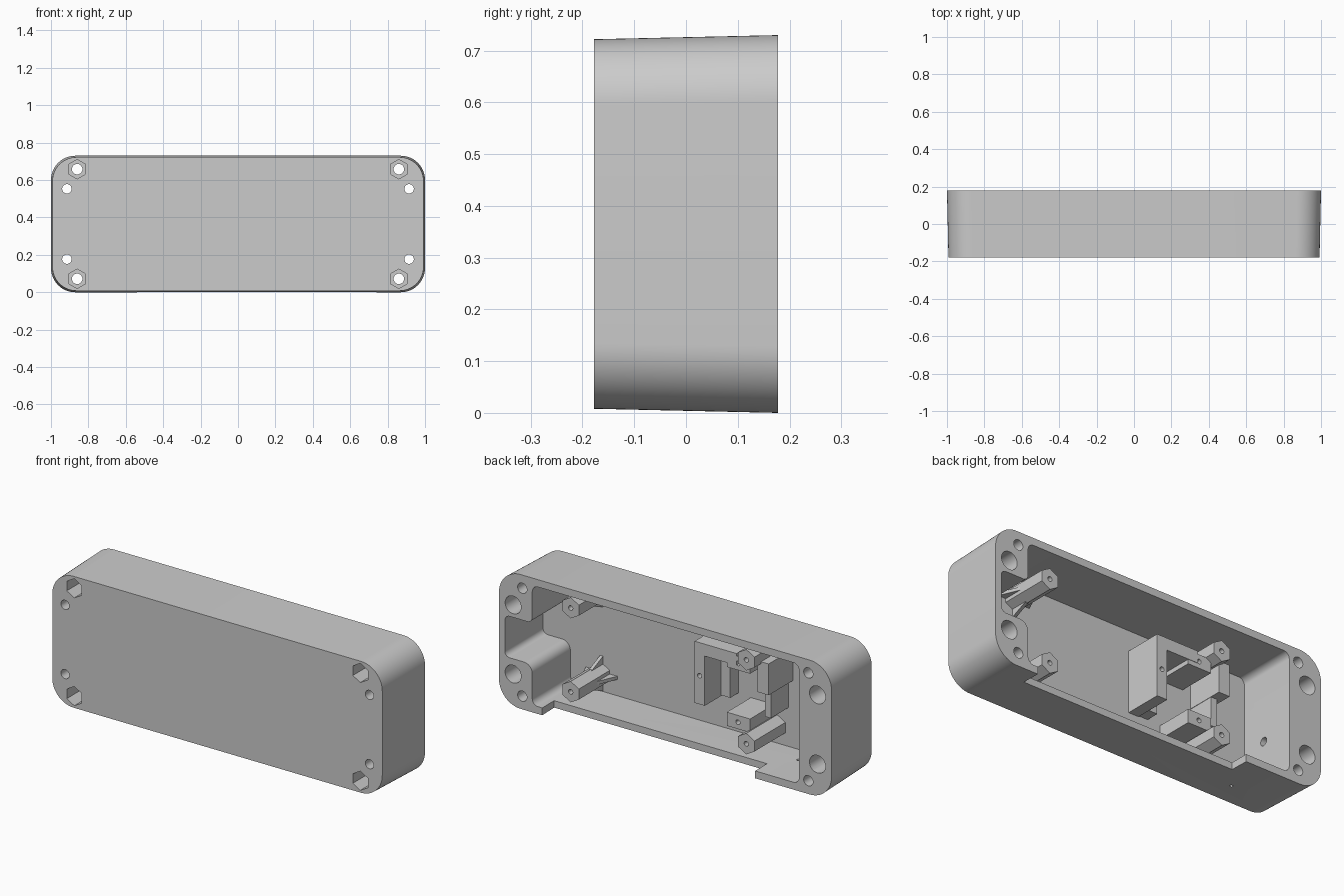
import bpy
import bmesh
from math import sin, cos, pi, radians
from mathutils import Vector, Matrix

cube = bpy.data.objects.get("Cube")
if cube:
    bpy.data.objects.remove(cube, do_unlink=True)

MID = 0.365            # mid height of the case
HALF = 0.178           # half depth of the case
FLOOR = -0.15          # inner face of the front plate
SINK = -0.16           # parts are rooted slightly inside the plate

grey = bpy.data.materials.new("plain_grey")
grey.use_nodes = True
grey.diffuse_color = (0.6, 0.6, 0.6, 1)
grey.node_tree.nodes["Principled BSDF"].inputs["Base Color"].default_value = (0.6, 0.6, 0.6, 1)


def rounded(corners, steps=10):
    """Fillet a right-angled outline given as (x, z, radius)."""
    out = []
    n = len(corners)
    for i, (x, z, r) in enumerate(corners):
        p = Vector((x, z))
        u = (Vector(corners[i - 1][:2]) - p).normalized()
        v = (Vector(corners[(i + 1) % n][:2]) - p).normalized()
        if r == 0:
            out.append(p)
            continue
        c = p + r * (u + v)
        for k in range(steps + 1):
            a = k / steps * pi / 2
            out.append(c - r * (v * cos(a) + u * sin(a)))
    return out


def ring(x, z, r, sides=32):
    """Regular polygon, one point up."""
    return [(x + r * sin(2 * pi * k / sides), z + r * cos(2 * pi * k / sides)) for k in range(sides)]


def rect(x0, x1, z0, z1):
    return [(x0, z0), (x1, z0), (x1, z1), (x0, z1)]


def prism(name, outline, y0, y1, inset=0.0):
    """Extrude an x/z outline along y; inset shrinks the front end."""
    bm = bmesh.new()
    ends = []
    for y, d in ((y0, inset), (y1, 0.0)):
        ends.append([bm.verts.new((x * (1 - d), y, MID + (z - MID) * (1 - d / MID)))
                     for x, z in outline])
    bm.faces.new(ends[0])
    bm.faces.new(ends[1])
    n = len(outline)
    for i in range(n):
        j = (i + 1) % n
        bm.faces.new((ends[0][i], ends[0][j], ends[1][j], ends[1][i]))
    bmesh.ops.recalc_face_normals(bm, faces=bm.faces)
    mesh = bpy.data.meshes.new(name)
    bm.to_mesh(mesh)
    bm.free()
    mesh.materials.append(grey)
    ob = bpy.data.objects.new(name, mesh)
    bpy.context.collection.objects.link(ob)
    return ob


def boolean(target, tool, operation="DIFFERENCE"):
    """Combine the tool with the target, then discard the tool."""
    bpy.context.view_layer.objects.active = target
    mod = target.modifiers.new("boolean", "BOOLEAN")
    mod.operation = operation
    mod.solver = "EXACT"
    mod.object = tool
    bpy.ops.object.modifier_apply(modifier=mod.name)
    bpy.data.objects.remove(tool, do_unlink=True)


def pilot(target, x, z, top):
    boolean(target, prism("drill", ring(x, z, 0.013, 16), top - 0.1, top + 0.05))


parts = []

# Case body, slightly tapered towards the front
R = 0.13
case = prism("case", rounded([(-1, 0, R), (1, 0, R), (1, 0.73, R), (-1, 0.73, R)], 16),
             -HALF, HALF, inset=0.008)
parts.append(case)

# Cavity with a side niche between the two screw bosses
cavity = rounded([(-0.805, 0.04, 0.035), (0.8, 0.04, 0.035), (0.8, 0.26, 0.05), (0.965, 0.26, 0.03),
                  (0.965, 0.485, 0.03), (0.8, 0.485, 0.03), (0.8, 0.69, 0.035), (-0.805, 0.69, 0.035)])
boolean(case, prism("cavity_cutter", cavity, FLOOR, 0.3))

# Open slot in the bottom wall at the rear
boolean(case, prism("slot_cutter", rect(-0.54, 0.74, -0.1, 0.06), 0.075, 0.3))

# Corner screw holes with nut pockets, and counterbored magnet holes
for sx in (-1, 1):
    for sz in (-1, 1):
        x, z = sx * 0.86, MID + sz * 0.293
        boolean(case, prism("screw_hole", ring(x, z, 0.028), -0.3, 0.3))
        boolean(case, prism("nut_pocket", ring(x, z, 0.052, 6), -0.3, -0.06))
        x, z = sx * 0.915, MID + sz * 0.188
        boolean(case, prism("mount_hole", ring(x, z, 0.025), -0.3, 0.3))
        boolean(case, prism("counterbore", ring(x, z, 0.048), -0.1, 0.3))

# Blind side hole and tiny hole through the bottom wall
side = prism("side_drill", ring(0, 0, 0.022, 24), -0.1, 0.1)
side.matrix_world = Matrix.Translation((-0.805, -0.01, 0.29)) @ Matrix.Rotation(radians(90), 4, "Z")
boolean(case, side)
under = prism("bottom_drill", ring(0, 0, 0.008, 16), -0.1, 0.1)
under.matrix_world = Matrix.Translation((-0.64, -0.05, 0.02)) @ Matrix.Rotation(radians(90), 4, "X")
boolean(case, under)


def fin(name, x, z, dx, dz):
    """Triangular gusset rising against a post."""
    side = Vector((dz, 0, dx)) * 0.009
    out = Vector((dx, 0, dz))
    base = Vector((x, 0, z))
    bm = bmesh.new()
    tri = [(0.03, SINK), (0.095, SINK), (0.095, FLOOR), (0.03, 0.0)]
    vs = [bm.verts.new(base + out * r + Vector((0, y, 0)) - side) for r, y in tri]
    face = bm.faces.new(vs)
    moved = bmesh.ops.extrude_face_region(bm, geom=[face])["geom"]
    bmesh.ops.translate(bm, vec=side * 2, verts=[g for g in moved if isinstance(g, bmesh.types.BMVert)])
    bmesh.ops.recalc_face_normals(bm, faces=bm.faces)
    mesh = bpy.data.meshes.new(name)
    bm.to_mesh(mesh)
    bm.free()
    mesh.materials.append(grey)
    ob = bpy.data.objects.new(name, mesh)
    bpy.context.collection.objects.link(ob)
    return ob


# Hexagonal standoffs, the left pair with gussets
POST_TOP = 0.115
for x, side_name in ((0.613, "left"), (-0.443, "right")):
    for sz, level in ((-1, "lower"), (1, "upper")):
        z = MID + sz * 0.228
        post = prism(f"{side_name}_{level}_standoff", ring(x, z, 0.057, 6), SINK, POST_TOP)
        pilot(post, x, z, POST_TOP)
        parts.append(post)
        if side_name == "left":
            for i, (dx, dz) in enumerate(((1, 0), (-1, 0), (0, 1), (0, -1))):
                parts.append(fin(f"{level}_gusset_{i + 1}", x, z, dx, dz))

# Bracket: angled wall with ledge
TOP = 0.059
wall = prism("bracket_wall", [(-0.093, 0.245), (-0.093, 0.58), (-0.345, 0.58), (-0.345, 0.515),
                              (-0.154, 0.515), (-0.154, 0.245)], SINK, TOP)
pilot(wall, -0.123, 0.4, TOP)
parts.append(wall)
parts.append(prism("bracket_ledge", rect(-0.21, -0.1, 0.25, 0.55), SINK, -0.08))

# Drilled blocks beside the right standoffs
for z, level in ((0.208, "lower"), (0.528, "upper")):
    block = prism(f"{level}_block", rect(-0.425, -0.285, z - 0.037, z + 0.037), SINK, TOP - 0.002)
    pilot(block, -0.352, z, TOP)
    parts.append(block)

# Far side of the bracket: tall block above a thin low wall
parts.append(prism("bracket_block", rect(-0.538, -0.472, 0.405, 0.575), SINK, TOP))
parts.append(prism("bracket_rib", rect(-0.51, -0.474, 0.25, 0.42), SINK, 0.0))

# Smooth the round surfaces, keep edges crisp
bpy.ops.object.select_all(action="DESELECT")
for ob in parts:
    ob.select_set(True)
bpy.context.view_layer.objects.active = case
bpy.ops.object.shade_smooth_by_angle(angle=radians(30))
